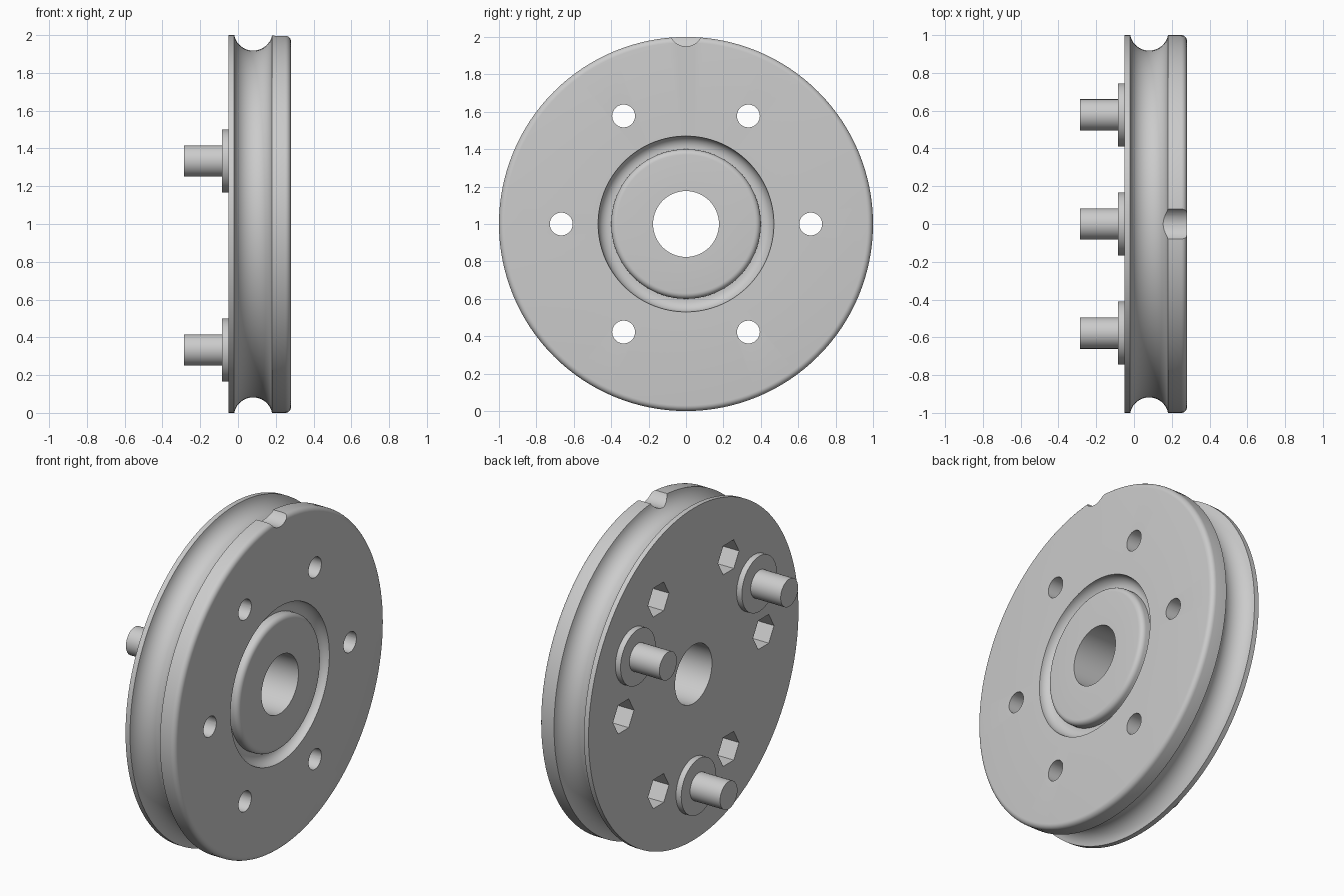
import bpy, bmesh
from math import pi, sin, cos, radians
from mathutils import Matrix, Vector

cube = bpy.data.objects.get("Cube")
if cube:
    bpy.data.objects.remove(cube, do_unlink=True)

grey = bpy.data.materials.new("plain grey")
grey.use_nodes = True
grey.diffuse_color = (0.6, 0.6, 0.6, 1)
grey.node_tree.nodes["Principled BSDF"].inputs["Base Color"].default_value = grey.diffuse_color

AXLE = Vector((0, 0, 1))     # wheel centre
BOLT_RADIUS = 0.667          # circle carrying holes and pegs


def arc(x, r, radius, start, end, steps):
    """Profile arc as (x, r) points; angles in degrees."""
    angles = [radians(start + (end - start) * i / steps) for i in range(steps + 1)]
    return [(x + radius * cos(a), r + radius * sin(a)) for a in angles]


def on_circle(angle):
    a = radians(angle)
    return AXLE + Vector((0, BOLT_RADIUS * cos(a), BOLT_RADIUS * sin(a)))


def lathe(name, profile, centre, steps):
    """Revolve a closed (x, r) profile around a line along x."""
    bm = bmesh.new()
    verts = [bm.verts.new((x, 0, r)) for x, r in profile]
    edges = [bm.edges.new((v, verts[i - 1])) for i, v in enumerate(verts)]
    bmesh.ops.spin(bm, geom=verts + edges, cent=(0, 0, 0), axis=(1, 0, 0),
                   angle=2 * pi, steps=steps, use_merge=True)
    bmesh.ops.remove_doubles(bm, verts=bm.verts, dist=1e-5)
    bmesh.ops.recalc_face_normals(bm, faces=bm.faces)
    return finish(name, bm, centre)


def rod(bm, x0, x1, centre, radius, sides, turn=0):
    """Capped prism along x; with no turn a corner points up."""
    place = (Matrix.Translation((((x0 + x1) / 2), centre.y, centre.z))
             @ Matrix.Rotation(pi / 2, 4, 'Y') @ Matrix.Rotation(turn, 4, 'Z'))
    bmesh.ops.create_cone(bm, cap_ends=True, segments=sides, radius1=radius,
                          radius2=radius, depth=x1 - x0, matrix=place)


def finish(name, bm, centre=Vector()):
    mesh = bpy.data.meshes.new(name)
    bm.to_mesh(mesh)
    bm.free()
    mesh.materials.append(grey)
    obj = bpy.data.objects.new(name, mesh)
    obj.location = centre
    bpy.context.collection.objects.link(obj)
    return obj


def activate(obj):
    bpy.ops.object.select_all(action='DESELECT')
    obj.select_set(True)
    bpy.context.view_layer.objects.active = obj


def cut(obj, name, bm):
    cutter = finish(name, bm)
    cutter.hide_render = True
    activate(obj)
    mod = obj.modifiers.new(name, 'BOOLEAN')
    mod.operation, mod.solver, mod.object = 'DIFFERENCE', 'EXACT', cutter
    bpy.ops.object.modifier_apply(modifier=mod.name)
    bpy.data.objects.remove(cutter, do_unlink=True)


# Wheel body: bore, back face, rope groove, rounded rim, ring channel, hub
profile = [(-0.05, 0.176), (-0.05, 1.0)]
profile += arc(0.08, 1.02, 0.102, 191.3, 348.7, 20)
profile += arc(0.25, 0.97, 0.03, 90, 0, 6)
profile += arc(0.28, 0.41, 0.06, 90, 180, 8)
profile += [(0.22, 0.40)]
profile += arc(0.25, 0.37, 0.03, 90, 0, 6)
profile += [(0.28, 0.176)]
wheel = lathe("pulley_wheel", profile, AXLE, 128)

# Bolt holes, hexagonal nut pockets and rim notch
holes, pockets, notch = bmesh.new(), bmesh.new(), bmesh.new()
for i in range(6):
    spot = on_circle(60 * i)
    rod(holes, -0.2, 0.4, spot, 0.061, 40)
    rod(pockets, -0.2, 0.1, spot, 0.1, 6)
rod(notch, 0.1, 0.4, Vector((0, 0, 2.04)), 0.09, 48)
cut(wheel, "bolt_hole_cutter", holes)
cut(wheel, "nut_pocket_cutter", pockets)
cut(wheel, "notch_cutter", notch)

# Three collared pegs on the back face
pegs = []
for name, angle in (("left", 30), ("right", 150), ("lower", 270)):
    outline = [(-0.05, 0), (-0.05, 0.167), (-0.085, 0.167),
               (-0.085, 0.083), (-0.285, 0.083), (-0.285, 0)]
    pegs.append(lathe(name + "_peg", outline, on_circle(angle), 48))

for obj in [wheel] + pegs:
    activate(obj)
    bpy.ops.object.shade_smooth_by_angle(angle=radians(30))
